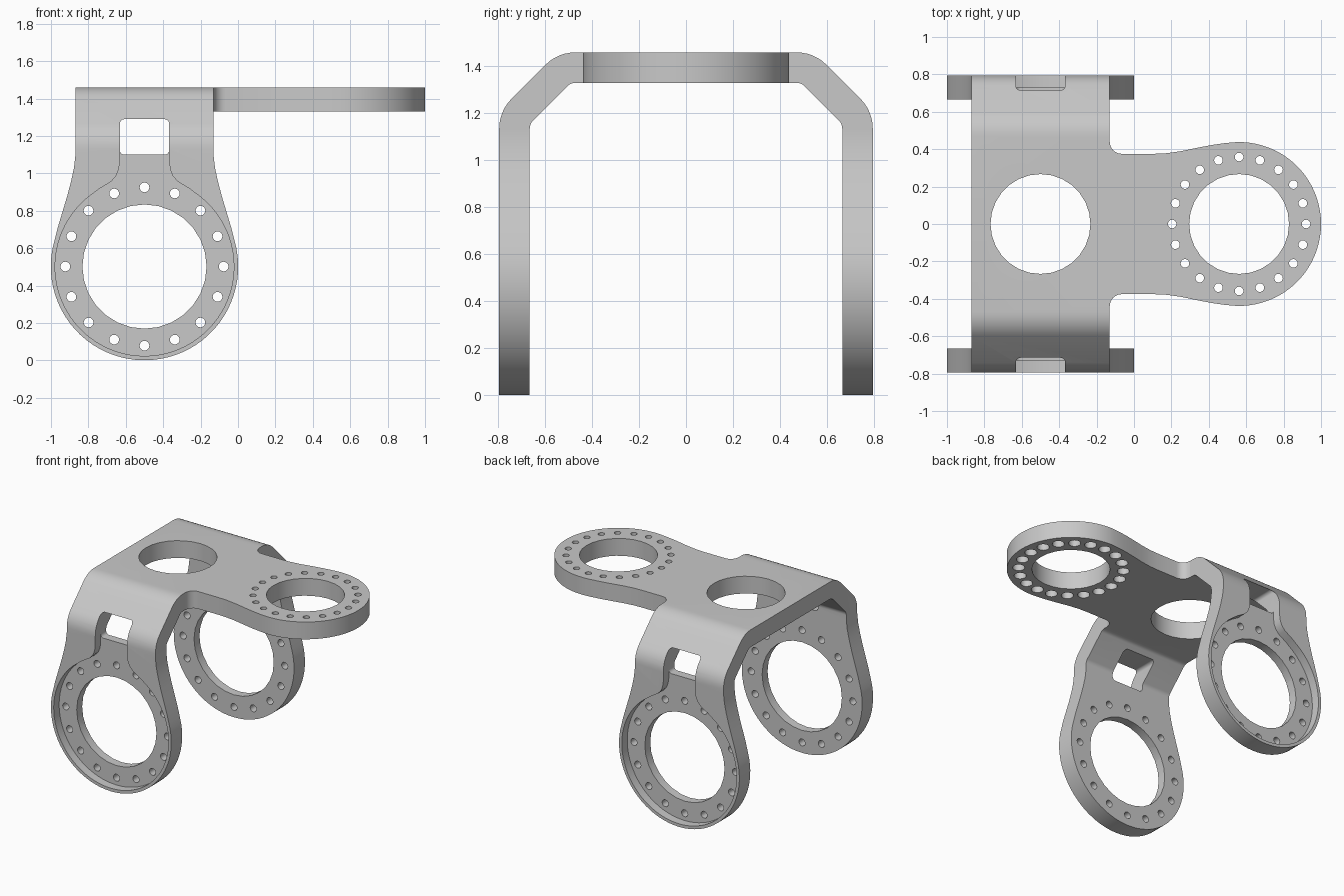
import bpy
import bmesh
from math import radians, cos, sin, tan, atan2, degrees
from mathutils import Vector

if "Cube" in bpy.data.objects:
    bpy.data.objects.remove(bpy.data.objects["Cube"])

metal = bpy.data.materials.new("grey_metal")
metal.use_nodes = True
GREY = (0.58, 0.58, 0.58, 1)
metal.diffuse_color = GREY
metal.node_tree.nodes["Principled BSDF"].inputs["Base Color"].default_value = GREY

# Maps (u, v, depth) of an outline to x, y, z for each extrusion axis
AXES = {"x": lambda u, v, d: (d, u, v),
        "y": lambda u, v, d: (u, d, v),
        "z": lambda u, v, d: (u, v, d)}


def prism(name, outlines, axis, lo, hi):
    """Extrude one or more closed outlines along an axis."""
    bm = bmesh.new()
    for pts in outlines:
        ends = [[bm.verts.new(AXES[axis](u, v, d)) for u, v in pts] for d in (lo, hi)]
        for ring in ends:
            bm.faces.new(ring)
        for i in range(len(pts)):
            j = (i + 1) % len(pts)
            bm.faces.new((ends[0][i], ends[0][j], ends[1][j], ends[1][i]))
    bmesh.ops.recalc_face_normals(bm, faces=bm.faces)
    mesh = bpy.data.meshes.new(name)
    bm.to_mesh(mesh)
    bm.free()
    mesh.materials.append(metal)
    ob = bpy.data.objects.new(name, mesh)
    bpy.context.collection.objects.link(ob)
    return ob


def arc(cu, cv, r, a0, a1, n):
    angles = [radians(a0 + (a1 - a0) * i / n) for i in range(n + 1)]
    return [(cu + r * cos(a), cv + r * sin(a)) for a in angles]


def circle(cu, cv, r, n):
    return arc(cu, cv, r, 0, 360, n)[:-1]


def bolt_circle(cu, cv, radius, count, r):
    return [circle(u, v, r, 16) for u, v in circle(cu, cv, radius, count)]


def fillet(corners, n=6):
    """Round the (u, v, radius) corners of a polygon."""
    out = []
    for i, (u, v, r) in enumerate(corners):
        if r == 0:
            out.append((u, v))
            continue
        p = Vector((u, v))
        a = (Vector(corners[i - 1][:2]) - p).normalized()
        b = (Vector(corners[(i + 1) % len(corners)][:2]) - p).normalized()
        half = abs(a.angle(b)) / 2
        centre = p + (a + b).normalized() * (r / sin(half))
        start = p + a * (r / tan(half)) - centre
        end = p + b * (r / tan(half)) - centre
        a0 = degrees(atan2(start.y, start.x))
        sweep = (degrees(atan2(end.y, end.x)) - a0 + 180) % 360 - 180
        out += arc(centre.x, centre.y, r, a0, a0 + sweep, n)
    return out


def mirrored(side, mid):
    """Reflect a half outline, whose last point lies on u = mid."""
    return side + [(2 * mid - u, v) for u, v in reversed(side[:-1])]


def boolean(body, tool, operation):
    mod = body.modifiers.new(operation, "BOOLEAN")
    mod.operation, mod.object, mod.solver = operation, tool, "EXACT"
    bpy.context.view_layer.objects.active = body
    bpy.ops.object.modifier_apply(modifier=mod.name)
    bpy.data.objects.remove(tool)


CX, RING_Z = -0.5, 0.502
ARM_X = 0.562
TOP, UNDER = 1.46, 1.33

# Bent strap: two legs and a flat bridge
strap = fillet([(-.795, -.1, 0), (-.795, 1.21, .18), (-.545, TOP, .18),
                (.545, TOP, .18), (.795, 1.21, .18), (.795, -.1, 0),
                (.665, -.1, 0), (.665, 1.156, .05), (.491, UNDER, .05),
                (-.491, UNDER, .05), (-.665, 1.156, .05), (-.665, -.1, 0)])
bracket = prism("bracket", [strap], "x", -1.1, 0.1)

# Trim legs to the ring-ended outline
neck = [(.369, 1.6), (.369, 1.1), (.377, 1.03), (.392, .96), (.413, .88),
        (.437, .8), (.464, .71)]
half = [(CX + u, v) for u, v in neck] + arc(CX, RING_Z, .501, 16, -90, 22)
boolean(bracket, prism("leg_outline", [mirrored(half, CX)], "y", -1, 1), "INTERSECT")

# Side arm with a rounded flange end
edge = [(-.2, .44)] + arc(-.065, .44, .065, 180, 270, 6) + \
       [(.1, .375), (.17, .378), (.25, .389), (.34, .408), (.42, .423), (.49, .433)]
edge += arc(ARM_X, 0, .438, 92, 0, 20)
arm = edge + [(u, -v) for u, v in reversed(edge[:-1])]
boolean(bracket, prism("arm", [arm], "z", UNDER, TOP), "UNION")

# Large openings and bolt holes in the bridge and arm
flange_holes = [circle(CX, 0, .267, 28), circle(ARM_X, 0, .267, 28)]
flange_holes += bolt_circle(ARM_X, 0, .358, 20, .023)
boolean(bracket, prism("bridge_holes", flange_holes, "z", 1.2, 1.6), "DIFFERENCE")
bores = bolt_circle(ARM_X, 0, .358, 20, .042)
boolean(bracket, prism("counterbores", bores, "z", 1.2, UNDER + .09), "DIFFERENCE")

# Ring openings, bolt holes and window through both legs
window = fillet([(CX - .132, 1.1, .025), (CX + .132, 1.1, .025),
                 (CX + .132, 1.29, .025), (CX - .132, 1.29, .025)])
leg_holes = [circle(CX, RING_Z, .332, 28), window]
leg_holes += bolt_circle(CX, RING_Z, .423, 16, .026)
boolean(bracket, prism("leg_holes", leg_holes, "y", -1, 1), "DIFFERENCE")

# Keyhole recess on the outer face of each leg
key = [(.132, 1.2), (.132, 1.06), (.138, 1.02), (.152, .985), (.18, .955), (.24, .919)]
key = [(CX + u, v) for u, v in key] + arc(CX, RING_Z, .478, 56, -90, 32)
for lo, hi in ((-1, -.73), (.73, 1)):
    boolean(bracket, prism("recess", [mirrored(key, CX)], "y", lo, hi), "DIFFERENCE")

bpy.ops.object.select_all(action="DESELECT")
bracket.select_set(True)
bpy.context.view_layer.objects.active = bracket
bpy.ops.object.shade_smooth_by_angle(angle=radians(30))
